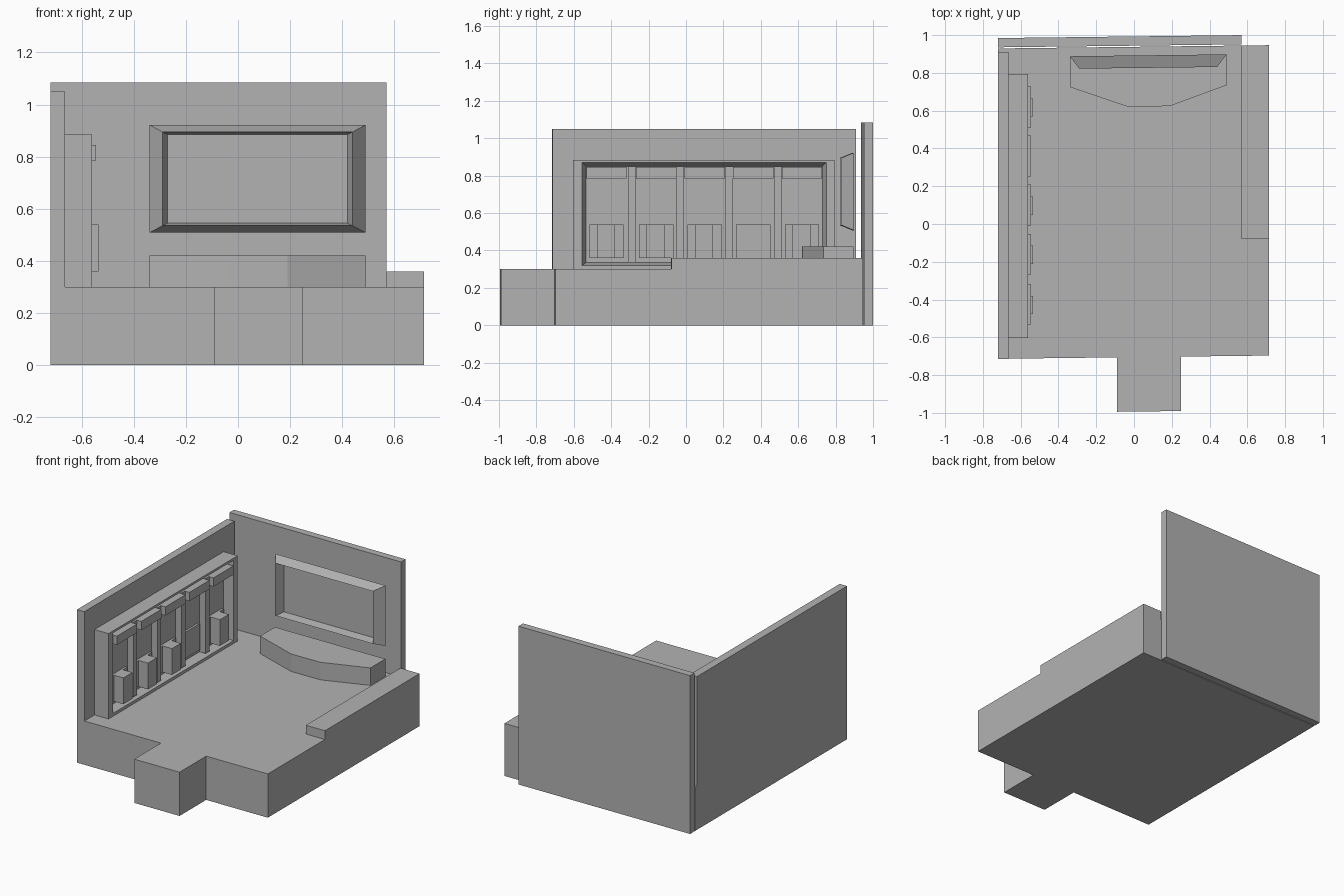
import bpy, bmesh

cube = bpy.data.objects.get("Cube")
if cube:
    bpy.data.objects.remove(cube, do_unlink=True)

grey = bpy.data.materials.new("plain grey")
grey.use_nodes = True
COLOUR = (0.45, 0.45, 0.45, 1)
grey.diffuse_color = COLOUR
grey.node_tree.nodes["Principled BSDF"].inputs["Base Color"].default_value = COLOUR

SKEW = 0.012  # the room is very slightly out of square


def loft(name, rings, skew=0.0):
    """Join successive closed rings of points and cap both ends."""
    bm = bmesh.new()
    loops = [[bm.verts.new((x, y + skew * x, z)) for x, y, z in r] for r in rings]
    for a, b in zip(loops, loops[1:]):
        for i in range(len(a)):
            j = (i + 1) % len(a)
            bm.faces.new((a[i], a[j], b[j], b[i]))
    bm.faces.new(loops[0])
    bm.faces.new(loops[-1])
    bmesh.ops.recalc_face_normals(bm, faces=bm.faces)
    mesh = bpy.data.meshes.new(name)
    bm.to_mesh(mesh)
    bm.free()
    mesh.materials.append(grey)
    obj = bpy.data.objects.new(name, mesh)
    bpy.context.collection.objects.link(obj)
    return obj


def prism(name, outline, z0, z1, skew=SKEW):
    return loft(name, [[(x, y, z) for x, y in outline] for z in (z0, z1)], skew)


def box(name, x0, x1, y0, y1, z0, z1, skew=0.0):
    return prism(name, [(x0, y0), (x1, y0), (x1, y1), (x0, y1)], z0, z1, skew)


def side_rect(x, y0, y1, z0, z1):
    return [(x, y0, z0), (x, y1, z0), (x, y1, z1), (x, y0, z1)]


def front_rect(y, x0, x1, z0, z1):
    return [(x0, y, z0), (x1, y, z0), (x1, y, z1), (x0, y, z1)]


# Floor slab with entrance step
prism("floor", [(-0.72, -0.705), (-0.09, -0.705), (-0.09, -0.993), (0.25, -0.993),
                (0.25, -0.705), (0.714, -0.705), (0.714, 0.938), (-0.72, 0.938)], 0, 0.30)

# Walls and low side ledge
box("back_wall", -0.72, 0.57, 0.944, 0.993, 0, 1.085, SKEW)
box("right_wall", -0.72, -0.665, -0.707, 0.918, 0.30, 1.05, SKEW)
box("side_ledge", 0.57, 0.714, -0.087, 0.938, 0.30, 0.36, SKEW)

# Display cabinet with a tapered recess
loft("cabinet", [side_rect(-0.665, -0.603, 0.795, 0.30, 0.885),
                 side_rect(-0.56, -0.603, 0.795, 0.30, 0.885),
                 side_rect(-0.56, -0.555, 0.75, 0.32, 0.87),
                 side_rect(-0.62, -0.535, 0.73, 0.335, 0.85)])

# Five bays: upper box, lower panel and (in all but one) a lower box
PITCH = 0.26
for i in range(5):
    mid = -0.425 + i * PITCH + 0.005 * (i > 0)
    box("upper_box", -0.62, -0.545, mid - 0.108, mid + 0.108, 0.785, 0.845)
    box("lower_panel", -0.62, -0.605, mid - 0.092, mid + 0.092, 0.36, 0.54)
    if i != 3:
        box("lower_box", -0.62, -0.535, mid - 0.052, mid + 0.045, 0.36, 0.54)
    if i < 4:
        edge = -0.31 + i * PITCH
        box("divider", -0.62, -0.575, edge, edge + 0.04, 0.335, 0.848)

# Wall screen: tapered surround with a sunken panel
loft("screen", [front_rect(0.892, -0.34, 0.49, 0.508, 0.922),
                front_rect(0.826, -0.29, 0.44, 0.535, 0.895),
                front_rect(0.885, -0.27, 0.42, 0.545, 0.885)], SKEW)

# Faceted stage under the screen
prism("stage", [(-0.34, 0.89), (-0.34, 0.729), (-0.03, 0.62), (0.19, 0.622),
                (0.49, 0.729), (0.49, 0.89)], 0.30, 0.42)
